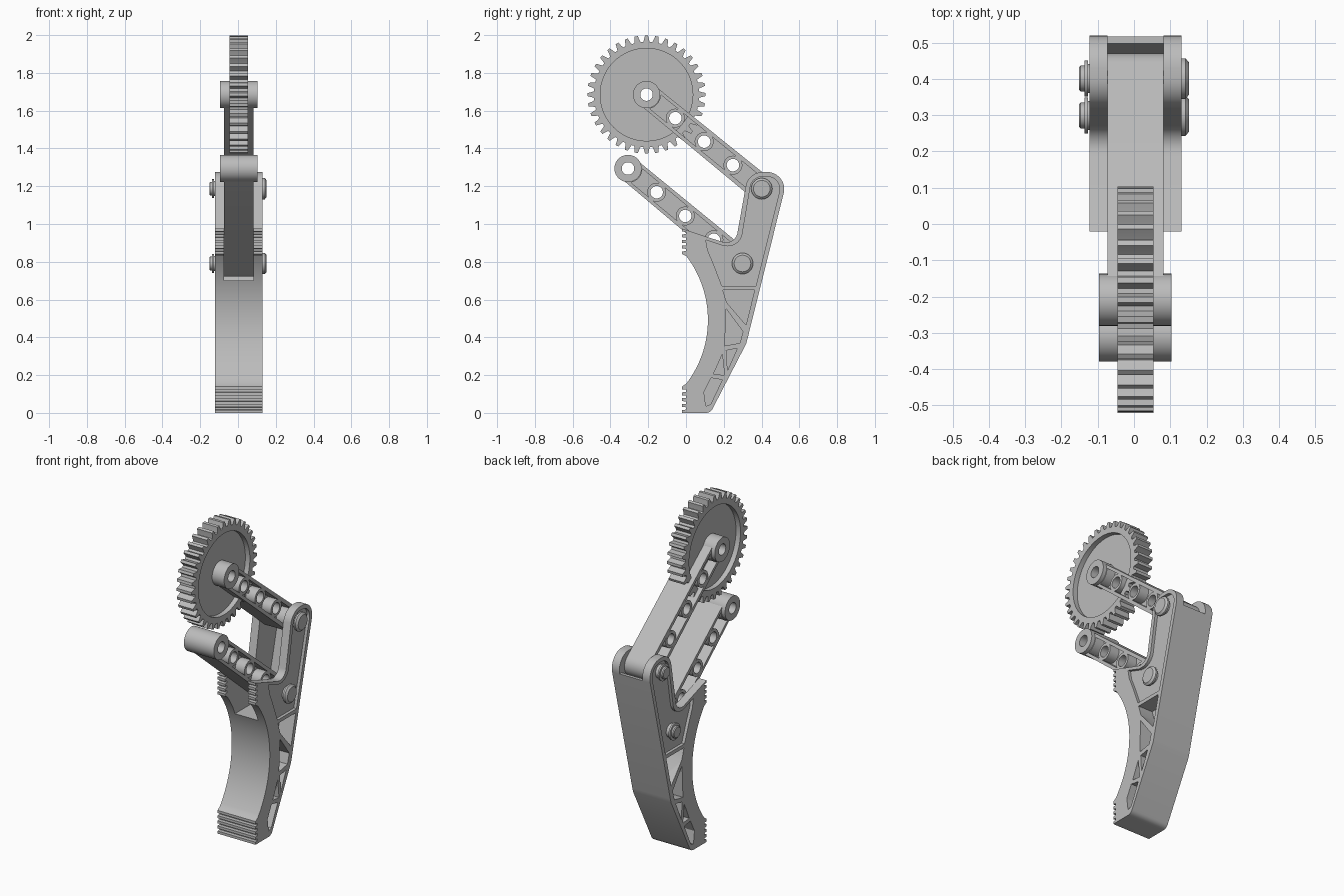
import bpy, bmesh
from math import sin, cos, pi, radians, hypot, atan2, asin

if "Cube" in bpy.data.objects:
    bpy.data.objects.remove(bpy.data.objects["Cube"])

grey = bpy.data.materials.new("plain_grey")
grey.use_nodes = True
COLOUR = (0.5, 0.5, 0.5, 1)
grey.diffuse_color = COLOUR
grey.node_tree.nodes["Principled BSDF"].inputs["Base Color"].default_value = COLOUR

MID = 0.004                      # x of the mechanism's middle plane
GEAR = (-0.209, 1.685)           # pivots as (y, z)
LOWER_END = (-0.307, 1.294)
UPPER_PIVOT = (0.401, 1.187)
LOWER_PIVOT = (0.299, 0.791)


def arc(centre, r, a0, a1, n=16):
    """Points on an arc, angles in degrees from +y towards +z."""
    steps = [radians(a0 + (a1 - a0) * i / n) for i in range(n + 1)]
    return [(centre[0] + r * cos(a), centre[1] + r * sin(a)) for a in steps]


def circle(centre, r, n=40):
    return arc(centre, r, 0, 360 - 360 / n, n - 1)


def prisms(name, parts):
    """One object from (profile, x0, x1) pieces extruded along x."""
    bm = bmesh.new()
    for profile, x0, x1 in parts:
        a = [bm.verts.new((MID + x0, y, z)) for y, z in profile]
        b = [bm.verts.new((MID + x1, y, z)) for y, z in profile]
        bm.faces.new(a)
        bm.faces.new(b[::-1])
        for i in range(len(a)):
            j = (i + 1) % len(a)
            bm.faces.new((a[j], a[i], b[i], b[j]))
    bmesh.ops.recalc_face_normals(bm, faces=bm.faces)
    mesh = bpy.data.meshes.new(name)
    bm.to_mesh(mesh)
    bm.free()
    mesh.materials.append(grey)
    obj = bpy.data.objects.new(name, mesh)
    bpy.context.collection.objects.link(obj)
    return obj


def combine(obj, parts, operation="DIFFERENCE"):
    """Boolean the prism pieces into obj and bake the result."""
    tool = prisms("cutter", parts)
    tool.hide_render = True
    mod = obj.modifiers.new("cut", "BOOLEAN")
    mod.operation, mod.solver, mod.object = operation, "EXACT", tool
    dg = bpy.context.evaluated_depsgraph_get()
    mesh = bpy.data.meshes.new_from_object(obj.evaluated_get(dg))
    obj.modifiers.clear()
    obj.data = mesh
    bpy.data.objects.remove(tool)


def both_sides(profile, inner, outer):
    return [(profile, inner, outer), (profile, -outer, -inner)]


# Linkage arms: ribbed bar with bosses, pockets and holes
def along(start, end, f):
    return tuple(s + (e - s) * f for s, e in zip(start, end))


def make_arm(name, start, end):
    length = hypot(end[0] - start[0], end[1] - start[1])
    tilt = atan2(end[1] - start[1], end[0] - start[0])
    deg = tilt * 180 / pi
    bar = prisms(name, [(arc(start, 0.064, deg + 90, deg + 270)
                         + arc(end, 0.07, deg - 90, deg + 90), -0.077, 0.077)])
    combine(bar, [(circle(start, 0.072), -0.1, 0.1)], "UNION")
    cuts = []
    for i in range(4):
        p, q = along(start, end, i / 4), along(start, end, (i + 1) / 4)
        r0 = 0.076 if i == 0 else 0.05
        r1 = 0.065 if i == 3 else 0.05
        h0, h1 = [asin(0.047 / r) * 180 / pi for r in (r0, r1)]
        pocket = arc(p, r0, deg - h0, deg + h0) + arc(q, r1, deg + 180 - h1, deg + 180 + h1)
        cuts += both_sides(pocket, 0.015, 0.2)
        cuts.append((circle(p, 0.033), -0.3, 0.3))
    combine(bar, cuts)


make_arm("upper_arm", GEAR, UPPER_PIVOT)
make_arm("lower_arm", LOWER_END, LOWER_PIVOT)

# Gear wheel: tapered teeth, rim and thin recessed web
TEETH = 36
outline = []
for k in range(TEETH):
    mid = 2 * pi * k / TEETH + pi / 2
    for offset, r in ((-0.062, 0.279), (-0.045, 0.292), (-0.026, 0.313),
                      (0.026, 0.313), (0.045, 0.292), (0.062, 0.279)):
        outline.append((GEAR[0] + r * cos(mid + offset), GEAR[1] + r * sin(mid + offset)))
gear = prisms("gear_wheel", [(outline, -0.05, 0.05)])
combine(gear, both_sides(circle(GEAR, 0.245, 72), 0.02, 0.2))
combine(gear, [(circle(p, 0.033), -0.3, 0.3)
               for p in (GEAR, along(GEAR, UPPER_PIVOT, 0.25))])


# Gripping jaw: toothed tips joined by a concave face
def grip(z0, z1, n=4):
    pitch = (z1 - z0) / (n + 0.5)
    pts = []
    for i in range(n + 1):
        z = z0 + i * pitch
        pts += [(-0.02, z), (-0.02, z + pitch * 0.5)]
        if i < n:
            pts += [(0, z + pitch * 0.55), (0, z + pitch * 0.95)]
    return pts


jaw_outline = (grip(0, 0.14)
               + arc((-0.44, 0.4925), 0.556, -37.3, 37.3, 40)
               + grip(0.84, 0.975)
               + [(0.19, 0.906)]
               + arc((0.213, 0.962), 0.06, -110, -14, 8)
               + arc((0.405, 1.185), 0.09, 166, 90, 10)
               + arc((0.43, 1.185), 0.09, 90, -14, 12)
               + [(0.325, 0.39), (0.318, 0.365)]
               + arc((0.105, 0.04), 0.04, -25, -90, 6))
jaw = prisms("gripping_jaw", [(jaw_outline, -0.127, 0.127)])

# Slot for the arms, leaving two cheeks and a thin back wall
slot = [(-0.2, 0.7), (0.382, 0.7), (0.498, 1.165), (0.7, 1.165), (0.7, 1.5), (-0.2, 1.5)]
combine(jaw, [(slot, -0.077, 0.077)])

# Shallow cheek recess and deep truss pockets on both sides
cheek = ([(0.19, 0.672), (0.145, 0.79), (0.115, 0.86), (0.105, 0.915), (0.2, 0.883)]
         + arc((0.22, 0.962), 0.08, -100, -14, 8)
         + arc((0.405, 1.185), 0.066, 166, 90, 8)
         + arc((0.43, 1.185), 0.066, 90, -14, 8)
         + [(0.37, 0.672)])
truss = [
    [(0.195, 0.65), (0.363, 0.65), (0.318, 0.465), (0.215, 0.585)],
    [(0.213, 0.55), (0.302, 0.43), (0.285, 0.37), (0.205, 0.355)],
    [(0.213, 0.33), (0.272, 0.342), (0.22, 0.225)],
    [(0.192, 0.31), (0.204, 0.2), (0.145, 0.205)],
    [(0.133, 0.185), (0.192, 0.175), (0.13, 0.045), (0.105, 0.035), (0.095, 0.11)],
]
combine(jaw, both_sides(cheek, 0.109, 0.2))
combine(jaw, [c for cell in truss for c in both_sides(cell, 0.03, 0.2)])


# Pivot pins: stepped shaft with a chamfered head and a retaining ring
def make_pin(name, pivot):
    steps = [(0, -0.156), (0.031, -0.156), (0.036, -0.151), (0.036, -0.141), (0.05, -0.141),
             (0.05, -0.131), (0.04, -0.131), (0.04, 0.127), (0.056, 0.127),
             (0.056, 0.138), (0.044, 0.148), (0, 0.148)]
    bm = bmesh.new()
    verts = [bm.verts.new((MID + x, pivot[0] + r, pivot[1])) for r, x in steps]
    edges = [bm.edges.new(pair) for pair in zip(verts, verts[1:])]
    bmesh.ops.spin(bm, geom=verts + edges, cent=(0, *pivot), axis=(1, 0, 0),
                   angle=2 * pi, steps=40)
    bmesh.ops.remove_doubles(bm, verts=bm.verts, dist=0.0001)
    bmesh.ops.recalc_face_normals(bm, faces=bm.faces)
    mesh = bpy.data.meshes.new(name)
    bm.to_mesh(mesh)
    bm.free()
    mesh.materials.append(grey)
    bpy.context.collection.objects.link(bpy.data.objects.new(name, mesh))


make_pin("upper_pin", UPPER_PIVOT)
make_pin("lower_pin", LOWER_PIVOT)

# Smooth curved walls, keep machined edges crisp
bpy.ops.object.select_all(action="DESELECT")
for obj in bpy.context.collection.objects:
    if obj.type == "MESH":
        obj.select_set(True)
        bpy.context.view_layer.objects.active = obj
bpy.ops.object.shade_smooth_by_angle(angle=radians(25))
